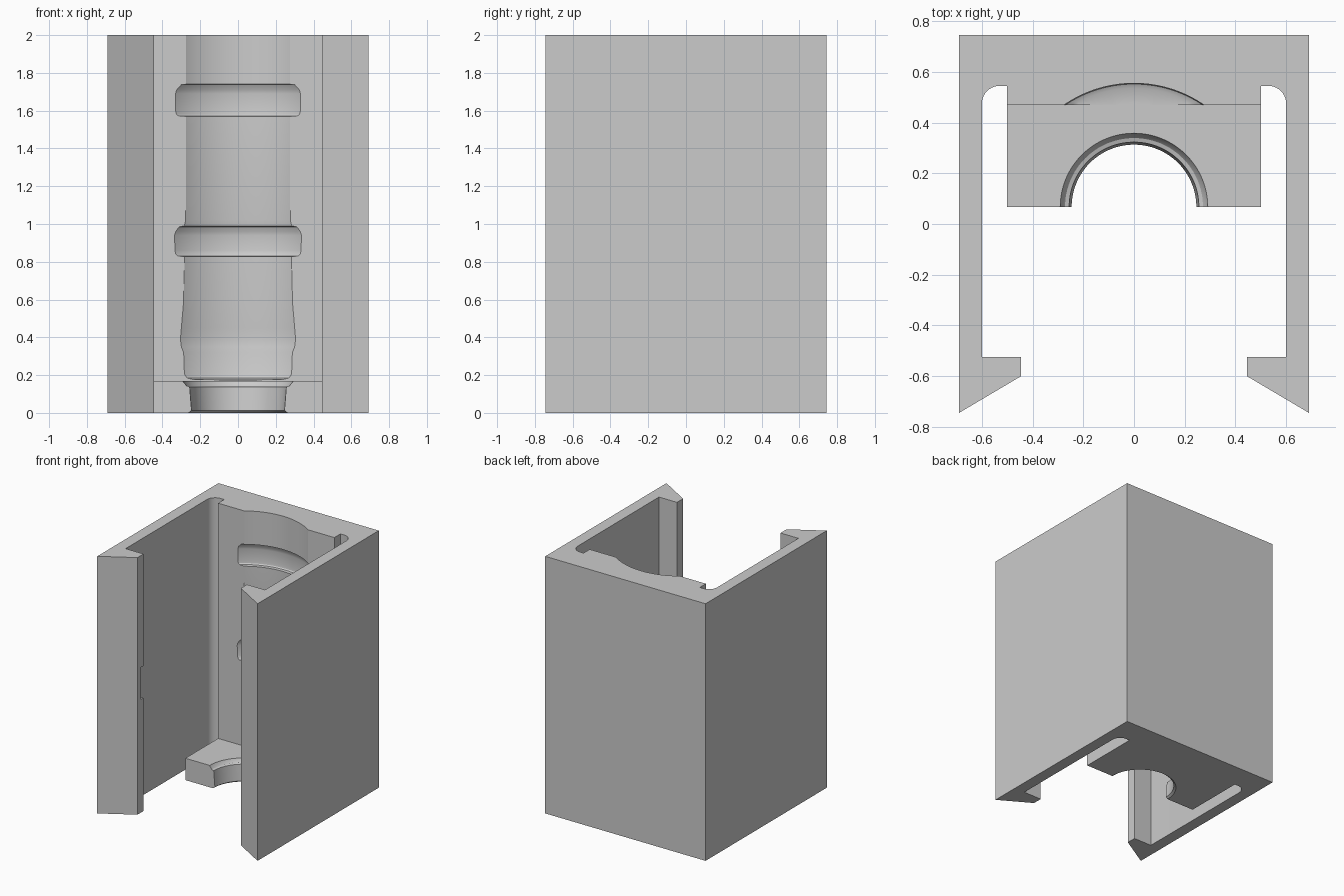
import bpy, bmesh, math
from mathutils import Vector

if "Cube" in bpy.data.objects:
    bpy.data.objects.remove(bpy.data.objects["Cube"])

gray = bpy.data.materials.new("light gray plastic")
gray.diffuse_color = (0.6, 0.6, 0.6, 1)
gray.use_nodes = True
gray.node_tree.nodes["Principled BSDF"].inputs["Base Color"].default_value = gray.diffuse_color
AXIS_Y = 0.067      # the round cavity is turned about this vertical line


def finish(bm, name):
    bmesh.ops.recalc_face_normals(bm, faces=bm.faces)
    me = bpy.data.meshes.new(name)
    bm.to_mesh(me)
    bm.free()
    me.materials.append(gray)
    ob = bpy.data.objects.new(name, me)
    bpy.context.collection.objects.link(ob)
    return ob


def extrude(name, outline, z0, z1):
    bm = bmesh.new()
    face = bm.faces.new([bm.verts.new((x, y, z0)) for x, y in outline])
    out = bmesh.ops.extrude_face_region(bm, geom=[face])
    verts = [v for v in out["geom"] if isinstance(v, bmesh.types.BMVert)]
    bmesh.ops.translate(bm, verts=verts, vec=(0, 0, z1 - z0))
    return finish(bm, name)


def revolve(name, profile, steps=128):
    bm = bmesh.new()
    vs = [bm.verts.new((r, AXIS_Y, z)) for r, z in profile]
    es = [bm.edges.new(p) for p in zip(vs, vs[1:])]
    bmesh.ops.spin(bm, geom=vs + es, cent=(0, AXIS_Y, 0), axis=(0, 0, 1),
                   angle=2 * math.pi, steps=steps)
    bmesh.ops.remove_doubles(bm, verts=bm.verts, dist=1e-5)
    return finish(bm, name)


def combine(target, tool, operation):
    mod = target.modifiers.new(operation, 'BOOLEAN')
    mod.operation, mod.object, mod.solver = operation, tool, 'EXACT'
    deps = bpy.context.evaluated_depsgraph_get()
    deps.update()
    me = bpy.data.meshes.new_from_object(target.evaluated_get(deps))
    target.modifiers.clear()
    target.data = me
    bpy.data.objects.remove(tool)


# C-shaped channel: snap hooks, side arms, rounded slots and back pad
half = [(0.69, 0.745), (0.69, -0.745), (0.445, -0.6), (0.445, -0.525),
        (0.6, -0.525)]
half += [(0.53 + 0.07 * math.cos(a), 0.475 + 0.07 * math.sin(a))
         for a in [math.pi / 2 * i / 10 for i in range(11)]]
half += [(0.5, 0.545), (0.5, 0.47)]
body = extrude("clip_holder", half + [(-x, y) for x, y in reversed(half)], 0, 2)

# Bottom shelf
shelf = extrude("shelf", [(-0.5, AXIS_Y), (0.5, AXIS_Y), (0.5, 0.5), (-0.5, 0.5)],
                0, 0.17)
combine(body, shelf, 'UNION')

# Turned cavity: shelf hole below, then half-widths measured on the pad face
hole = [(0, -0.02), (0.262, -0.02), (0.262, 0), (0.246, 0.012), (0.256, 0.138),
        (0.272, 0.143), (0.29, 0.165), (0.292, 0.175), (0.41, 0.175)]
widths = [(0.24, 0.177), (0.27, 0.185), (0.284, 0.205), (0.288, 0.32),
          (0.3, 0.35), (0.305, 0.39), (0.3, 0.45), (0.289, 0.58), (0.283, 0.828),
          (0.318, 0.83), (0.329, 0.84), (0.334, 0.86), (0.336, 0.94),
          (0.33, 0.96), (0.312, 0.985), (0.285, 0.99), (0.277, 1.02),
          (0.275, 1.57), (0.315, 1.572), (0.326, 1.58), (0.331, 1.6),
          (0.331, 1.69), (0.325, 1.71), (0.3, 1.738), (0.275, 1.74),
          (0.275, 2.02)]
cavity = [(math.hypot(w, 0.47 - AXIS_Y), z) for w, z in widths]
combine(body, revolve("cavity_cutter", hole + cavity + [(0, 2.02)]), 'DIFFERENCE')

# Small notches behind the hook tips
for s in (-1, 1):
    notch = extrude("notch_cutter", [(s * 0.44, -0.555), (s * 0.47, -0.555),
                                     (s * 0.47, -0.51), (s * 0.44, -0.51)],
                    0.88, 1.13)
    combine(body, notch, 'DIFFERENCE')

# Smooth the turned surfaces, keep edges crisp
bpy.context.view_layer.objects.active = body
body.select_set(True)
bpy.ops.object.shade_smooth_by_angle(angle=math.radians(30))
